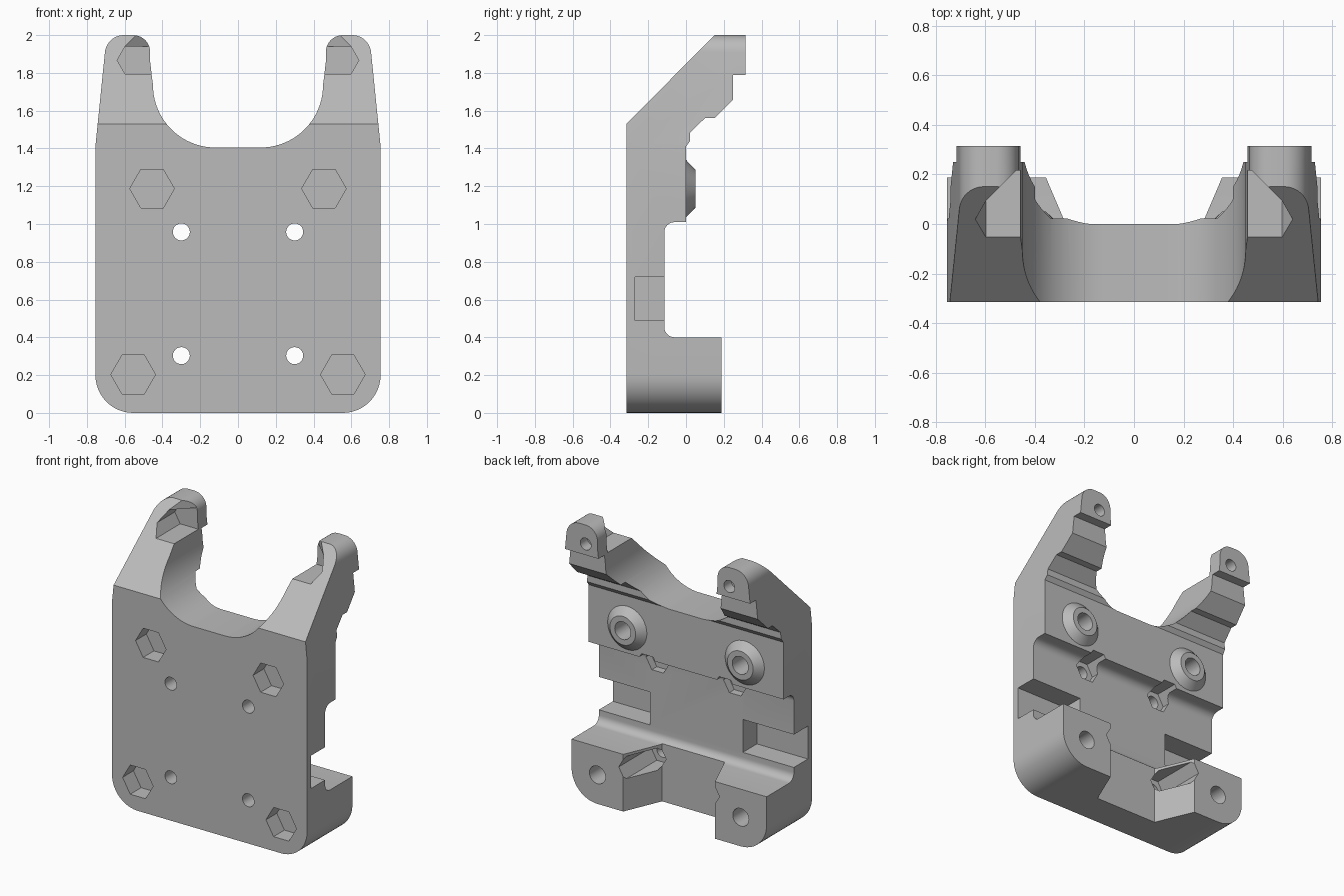
import bpy, bmesh, math
from mathutils import Vector

if "Cube" in bpy.data.objects:
    bpy.data.objects.remove(bpy.data.objects["Cube"])

grey = bpy.data.materials.new("plain grey")
grey.diffuse_color = (0.5, 0.5, 0.5, 1)
grey.use_nodes = True
grey.node_tree.nodes["Principled BSDF"].inputs["Base Color"].default_value = grey.diffuse_color


def prism(name, pts, axis, lo, hi):
    """Extrude a 2D outline along an axis: y takes (x,z), x takes (y,z), z takes (x,y)."""
    place = {"y": lambda a, b, t: (a, t, b),
             "x": lambda a, b, t: (t, a, b),
             "z": lambda a, b, t: (a, b, t)}[axis]
    bm = bmesh.new()
    face = bm.faces.new([bm.verts.new(place(a, b, lo)) for a, b in pts])
    new = bmesh.ops.extrude_face_region(bm, geom=[face])["geom"]
    shift = Vector(place(0, 0, hi - lo))
    bmesh.ops.translate(bm, vec=shift, verts=[v for v in new if isinstance(v, bmesh.types.BMVert)])
    bmesh.ops.recalc_face_normals(bm, faces=bm.faces)
    return finish(name, bm)


def finish(name, bm):
    mesh = bpy.data.meshes.new(name)
    bm.to_mesh(mesh)
    bm.free()
    mesh.materials.append(grey)
    ob = bpy.data.objects.new(name, mesh)
    bpy.context.collection.objects.link(ob)
    return ob


def arc(cx, cz, r, a0, a1, n=12):
    return [(cx + r * math.cos(math.radians(a0 + (a1 - a0) * i / n)),
             cz + r * math.sin(math.radians(a0 + (a1 - a0) * i / n))) for i in range(n + 1)]


def ring(cx, cz, r, n):
    return arc(cx, cz, r, 0, 360 - 360 / n, n - 1)


def boolean(target, other, op):
    mod = target.modifiers.new("bool", "BOOLEAN")
    mod.operation, mod.object, mod.solver = op, other, "EXACT"
    bpy.context.view_layer.objects.active = target
    bpy.ops.object.modifier_apply(modifier=mod.name)
    bpy.data.objects.remove(other, do_unlink=True)


def cut_pair(pts, axis, lo, hi):
    """Cut a shape on the right and its mirror on the left."""
    for s in (1, -1):
        if axis == "x":
            a, b = sorted((s * lo, s * hi))
            cutter = prism("cutter", pts, axis, a, b)
        else:
            cutter = prism("cutter", [(s * p, q) for p, q in pts], axis, lo, hi)
        cutter.hide_render = True
        boolean(body, cutter, "DIFFERENCE")


# Front silhouette: rounded plate with two prongs around a U opening
half = (arc(0.555, 0.2, 0.2, -90, 0) + [(0.755, 1.41)]
        + arc(0.605, 1.9, 0.1, 5, 90, 10) + arc(0.555, 1.91, 0.09, 90, 175, 10)
        + [(0.465, 1.86), (0.457, 1.79)] + arc(0.12, 1.735, 0.33, 0, -90, 20))
outline = half + [(-x, z) for x, z in reversed(half)]
body = prism("bracket_body", outline, "y", -0.5, 0.5)

# Side silhouette: stepped back, sloped front of the prongs
side = ([(-0.315, -0.1), (0.187, -0.1), (0.187, 0.4)]
        + arc(-0.06, 0.455, 0.055, -90, -180, 8)
        + arc(-0.06, 0.955, 0.055, 180, 90, 8)
        + [(0, 1.01), (0, 1.41), (0.022, 1.44), (0.022, 1.485), (0.1, 1.56), (0.15, 1.56),
           (0.25, 1.66), (0.25, 1.79), (0.315, 1.79), (0.315, 2.1), (0.25, 2.1), (-0.315, 1.53)])
boolean(body, prism("side_shape", side, "x", -1, 1), "INTERSECT")

# Raised cone bosses on the back
for s in (1, -1):
    bm = bmesh.new()
    rows = [[bm.verts.new((x, y, z)) for x, z in ring(s * 0.455, 1.187, r, 40)]
            for y, r in ((-0.03, 0.152), (0, 0.152), (0.05, 0.1))]
    for a, b in zip(rows, rows[1:]):
        for i in range(40):
            j = (i + 1) % 40
            bm.faces.new((a[i], a[j], b[j], b[i]))
    bm.faces.new(rows[0])
    bm.faces.new(rows[-1])
    bmesh.ops.recalc_face_normals(bm, faces=bm.faces)
    boolean(body, finish("boss", bm), "UNION")

# Tapered recess between the bottom blocks
wide = [(0.241, -0.08), (0.355, 0.187), (0.376, 0.237)]
recess = prism("recess", wide + [(-x, y) for x, y in reversed(wide)], "z", -0.1, 0.43)
boolean(body, recess, "DIFFERENCE")

# Side pockets
cut_pair([(-0.27, 0.49), (-0.1, 0.49), (-0.1, 0.72), (-0.27, 0.72)], "x", 0.36, 0.9)

# Blind bolt holes from the back, hexagon nut pockets from the front
for x, z in ((0.455, 1.187), (0.555, 0.203)):
    cut_pair(ring(x, z, 0.062, 32), "y", -0.175, 0.4)
    cut_pair(ring(x, z, 0.118, 6), "y", -0.4, -0.195)

# Small through holes with hexagon head clearance at the back
for z in (0.958, 0.303):
    cut_pair(ring(0.3, z, 0.045, 32), "y", -0.5, 0.1)
    cut_pair(ring(0.3, z, 0.09, 6), "y", -0.17, 0.25)

# Prong holes, open nut slots and their slanted upper relief
cut_pair(ring(0.556, 1.867, 0.042, 32), "y", 0.235, 0.4)
cut_pair([(0.3, 1.795), (0.598, 1.795), (0.64, 1.867), (0.598, 1.94), (0.3, 1.94)], "y", -0.3, 0.215)
cut_pair([(0.598, 0.092), (0.598, -0.2), (0.4, -0.2), (0.4, 0.215), (0.475, 0.215)], "z", 1.93, 2.1)

# Smooth curved surfaces, keep hard edges
bpy.ops.object.select_all(action="DESELECT")
body.select_set(True)
bpy.context.view_layer.objects.active = body
bpy.ops.object.shade_smooth_by_angle(angle=math.radians(25))
